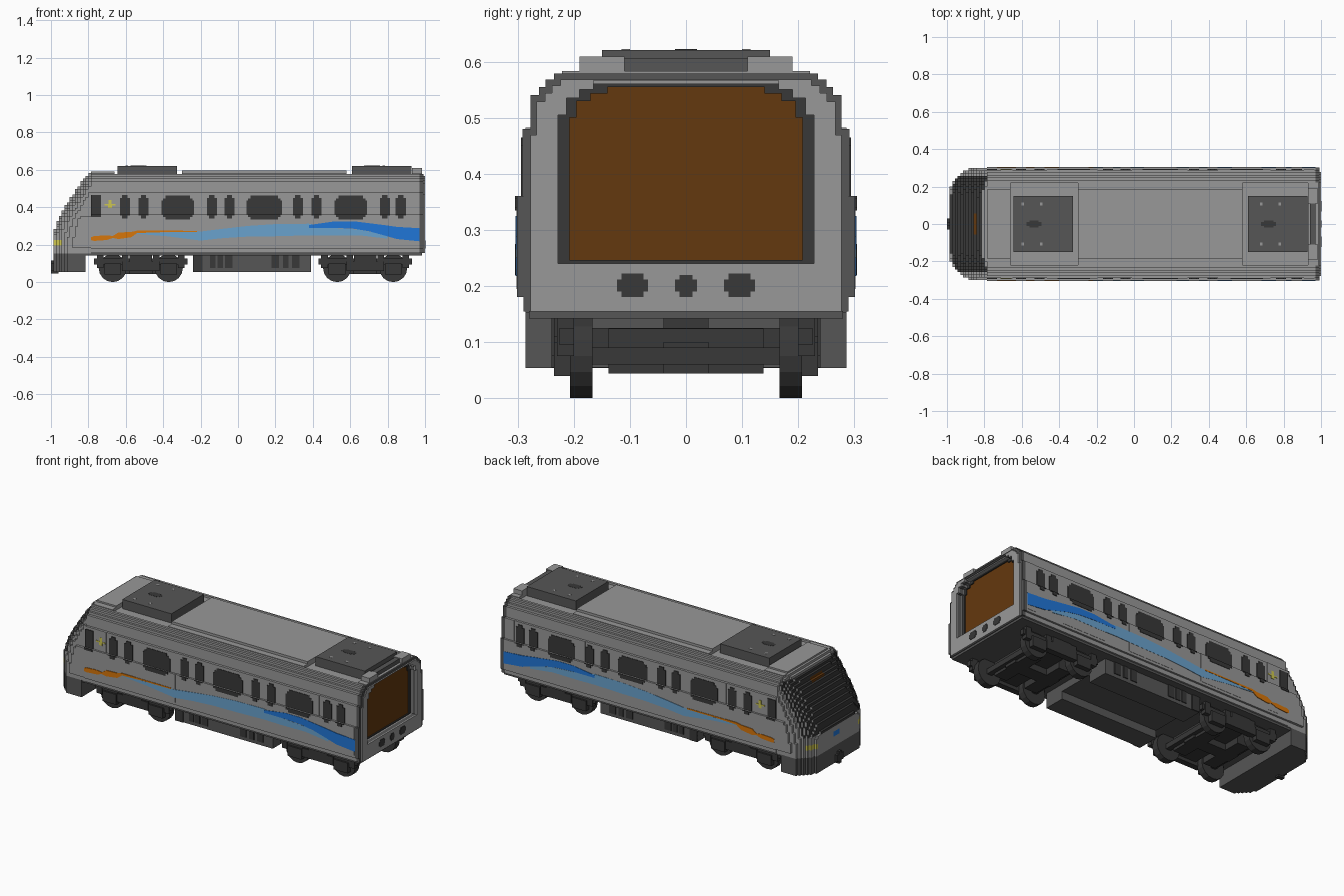
import bpy, bmesh, math
from mathutils import Matrix, Vector

cube = bpy.data.objects.get("Cube")
if cube:
    bpy.data.objects.remove(cube)


# Flat colours, given as sRGB 0-255
def material(name, rgb):
    lin = [((c / 255 + 0.055) / 1.055) ** 2.4 for c in rgb] + [1.0]
    m = bpy.data.materials.new(name)
    m.use_nodes = True
    m.diffuse_color = lin
    bsdf = m.node_tree.nodes["Principled BSDF"]
    bsdf.inputs["Base Color"].default_value = lin
    bsdf.inputs["Roughness"].default_value = 0.8
    return m


GRAY = material("body gray", (152, 152, 152))
DARK = material("dark gray", (86, 86, 86))
CHAR = material("charcoal", (56, 56, 56))
BROWN = material("door brown", (100, 56, 14))
ORANGE = material("orange", (215, 118, 10))
BLUE = material("blue", (32, 118, 215))
SKY = material("light blue", (106, 162, 205))
YELLOW = material("lamp yellow", (205, 198, 80))


def finish(name, bm, *mats):
    bmesh.ops.recalc_face_normals(bm, faces=bm.faces)
    me = bpy.data.meshes.new(name)
    bm.to_mesh(me)
    bm.free()
    for m in mats:
        me.materials.append(m)
    ob = bpy.data.objects.new(name, me)
    bpy.context.collection.objects.link(ob)


# One object made of boxes (x0, x1, y0, y1, z0, z1), optionally mirrored across y
def boxes(name, mat, items, mirror=False):
    bm = bmesh.new()
    if mirror:
        items = items + [(a, b, -d, -c, e, f) for a, b, c, d, e, f in items]
    for a, b, c, d, e, f in items:
        mtx = Matrix.Translation(((a + b) / 2, (c + d) / 2, (e + f) / 2))
        mtx @= Matrix.Diagonal((b - a, d - c, f - e, 1))
        bmesh.ops.create_cube(bm, size=1, matrix=mtx)
    finish(name, bm, mat)


# Stepped cross-section: (top of step, half width)
STEPS = [(.18, .29), (.36, .301), (.48, .29), (.54, .277), (.555, .262), (.568, .25), (.579, .235)]


def half(z):
    return next((w for top, w in STEPS if z < top), 0)


# Main body shell, with a shallow well along the roof
bm = bmesh.new()
side, z0 = [], .155
for top, w in STEPS:
    side += [(w, z0), (w, top)]
    z0 = top
side += [(.22, .579), (.22, .567)]
outline = side + [(-y, z) for y, z in reversed(side)]
face = bm.faces.new([bm.verts.new((-.787, y, z)) for y, z in outline])
ext = bmesh.ops.extrude_face_region(bm, geom=[face])["geom"]
bmesh.ops.translate(bm, vec=(1.737, 0, 0), verts=[v for v in ext if isinstance(v, bmesh.types.BMVert)])
finish("body_shell", bm, GRAY)

# Stepped nose: exposed faces of a block grid with a sloping, rounded front
V = .3 / 21
BASE = .054
SLOPE = [(.04, -.985), (.24, -.985), (.34, -.955), (.42, -.908), (.50, -.855), (.60, -.78)]


def front(z):
    for (za, xa), (zb, xb) in zip(SLOPE, SLOPE[1:]):
        if z <= zb:
            return xa + (xb - xa) * (z - za) / (zb - za)


def cell_pos(c):
    return Vector((-.986 + (c[0] + .5) * V, (c[1] + .5) * V, BASE + (c[2] + .5) * V))


def solid(c):
    x, y, z = cell_pos(c)
    if z < .15 and x > -.81:
        return False
    return abs(y) < half(z) and x > front(z) + .13 * (abs(y) / .3) ** 6 - V / 2


def nose_colour(p, n):
    y, z = abs(p.y), p.z
    if z < .15:
        return 1
    if n.y == 0 and .495 < z < .525 and y < .055:
        return 3
    if n.y == 0 and .275 < z < .555 and y < .252:
        return 2
    if .19 < z < .225 and .19 < y < .245:
        return 5
    if .205 < z < .24 and -.01 < p.y < .045:
        return 4
    return 0


cells = {(i, j, k) for i in range(14) for j in range(-21, 21) for k in range(37) if solid((i, j, k))}
bm = bmesh.new()
for c in cells:
    p = cell_pos(c)
    for axis in range(3):
        for s in (-1, 1):
            nb = list(c)
            nb[axis] += s
            if tuple(nb) in cells or (nb[0] == 14 and p.z > .155):
                continue
            n, u, w = Vector(), Vector(), Vector()
            n[axis], u[(axis + 1) % 3], w[(axis + 2) % 3] = s, V / 2, V / 2
            q = p + n * V / 2
            corners = [q - u - w, q + u - w, q + u + w, q - u + w]
            f = bm.faces.new([bm.verts.new(t) for t in (corners if s > 0 else corners[::-1])])
            f.material_index = nose_colour(p, n)
bmesh.ops.remove_doubles(bm, verts=bm.verts, dist=.001)
finish("nose", bm, GRAY, DARK, CHAR, BROWN, BLUE, YELLOW)
boxes("front_coupler", CHAR, [(-1, -.96, -.03, .03, .06, .1), (-1, -.96, -.012, .012, .045, .115)])


# Rear gangway: stacked rows leave a stepped doorway, lined in dark around the door
DOORWAY = [(.24, 0), (.505, .228), (.535, .213), (.55, .19), (.566, .165), (.6, 0)]
DOOR = [(.246, 0), (.50, .208), (.53, .195), (.543, .17), (.555, .14), (.566, 0)]


def gangway(name, mat, x0, x1, hole=DOORWAY, inset=0, limit=1):
    zs = sorted({t for t, _ in STEPS + hole if t < .58} | {t - inset for t, _ in STEPS} | {.155})
    rows = []
    for a, b in zip(zs, zs[1:]):
        m = (a + b) / 2
        h = min(half(m + inset) - inset, limit)
        if h > 0 and m < hole[-1][0]:
            rows.append((x0, x1, next(w for t, w in hole if m < t), h, a, b))
    boxes(name, mat, rows, True)


gangway("gangway_surround", GRAY, .95, .97)
gangway("gangway_seal", DARK, .97, .992)
gangway("gangway_frame", GRAY, .992, 1.0, inset=.011, limit=.277)
gangway("gangway_lining", CHAR, .949, .962, DOOR, limit=.24)
boxes("end_door", BROWN, [(.945, .955, -.215, .215, .24, .558)])
boxes("end_sockets", CHAR, [(.99, 1.002, .076, .115, .18, .222), (.99, 1.002, .068, .123, .19, .212)], True)
boxes("end_coupler", CHAR, [(.99, 1.002, -.012, .012, .18, .22), (.99, 1.002, -.02, .02, .19, .212)])

# Raised roof sections either side of the equipment wells, equipment boxes and end blocks
boxes("roof_panels", GRAY, [b for x0, x1, top in ((-.787, -.66, .592), (-.3, .58, .597)) for b in
                            ((x0, x1, -.221, .221, .56, .583), (x0, x1, -.185, .185, .56, top))])
boxes("roof_units", DARK, [(x, x + .318, -.15, .15, .56, .621) for x in (-.645, .609)])
boxes("roof_fans", CHAR, [b for x in (-.535, .72) for b in
                          ((x - .04, x + .04, -.012, .012, .615, .622), (x - .025, x + .025, -.02, .02, .615, .622))])
boxes("roof_unit_bolts", GRAY, [(x - .007, x + .007, .1, .115, .615, .622) for x in (-.595, -.495, .68, .78)], True)
boxes("roof_end_panel", GRAY, [(.93, .985, -.221, .221, .56, .583)])
boxes("roof_end_blocks", GRAY, [(.93, .985, .11, .19, .58, .609)], True)
boxes("roof_end_beam", DARK, [(.94, .97, -.11, .11, .58, .606)])


# Side plates: rows follow the step in the wall at z = 0.36
def plate_rows(x0, x1, rows, lift):
    out = []
    for a, b, inset in rows:
        w = half((a + b) / 2)
        out.append((x0 + inset, x1 - inset, w - .003, w + lift, a, b))
    return out


panels, panes = [], []
for x0, x1 in ((-.71, -.65), (-.465, -.195), (-.01, .285), (.45, .73), (.91, .965)):
    panels += plate_rows(x0, x1, [(.195, .36, 0), (.36, .48, 0)], .0015)
boxes("side_panels", GRAY, panels, True)
for x0, x1 in ((-.41, -.235), (.045, .235), (.515, .69)):
    panes += plate_rows(x0, x1, [(.335, .348, .022), (.348, .36, .008), (.36, .435, 0),
                                 (.435, .448, .008), (.448, .462, .022)], .004)
for x in (-.605, -.505, -.14, -.045, .32, .42, .785, .87):
    panes += plate_rows(x - .027, x + .027, [(.34, .355, .013), (.355, .36, 0), (.36, .45, 0),
                                             (.45, .465, .013)], .004)
panes += plate_rows(-.785, -.733, [(.348, .36, 0), (.36, .465, 0)], .004)
boxes("side_windows", CHAR, panes, True)
boxes("cab_side_mark", YELLOW, plate_rows(-.715, -.655, [(.41, .417, 0), (.395, .41, .02), (.417, .44, .022)], .004), True)


# Flowing side stripes: (x, lower z, upper z) along the wall
def stripe(name, mat, pts, lift):
    bm = bmesh.new()
    for s in (-1, 1):
        inner, outer = [[bm.verts.new((x, s * y, z)) for x, a, b in pts for z in (a, b)]
                        for y in (.297, .301 + lift)]
        for i in range(0, len(outer) - 2, 2):
            bm.faces.new((outer[i], outer[i + 2], outer[i + 3], outer[i + 1]))
            bm.faces.new((outer[i], inner[i], inner[i + 2], outer[i + 2]))
            bm.faces.new((outer[i + 1], outer[i + 3], inner[i + 3], inner[i + 1]))
    finish(name, bm, mat)


stripe("sky_stripe", SKY, [(-.55, .258, .264), (-.38, .245, .266), (-.2, .222, .27), (-.08, .235, .285),
                           (.05, .243, .3), (.2, .245, .31), (.38, .25, .312), (.5, .248, .29),
                           (.65, .25, .28), (.8, .232, .25)], .0025)
stripe("blue_stripe", BLUE, [(.38, .29, .305), (.52, .29, .325), (.62, .285, .325), (.7, .272, .315),
                             (.78, .25, .305), (.85, .23, .295), (.97, .218, .288)], .0032)
stripe("orange_stripe", ORANGE, [(-.785, .224, .24), (-.77, .22, .246), (-.7, .225, .25),
                                 (-.67, .236, .246), (-.64, .23, .265), (-.57, .24, .268),
                                 (-.54, .262, .275), (-.4, .267, .275), (-.22, .267, .274)], .0038)

# Floor and underfloor equipment
boxes("floor", DARK, [(-.82, .985, -.28, .28, .142, .157)])
boxes("equipment_cases", DARK, [(-.24, .39, .11, .235, .055, .145)], True)
boxes("equipment_core", DARK, [(-.24, .39, -.12, .12, .1, .145)])
boxes("equipment_doors", CHAR, [(x, x + w, .23, .24, z, .145) for x, w, z in
                                ((-.24, .05, .055), (-.15, .03, .075), (-.11, .03, .075), (-.07, .04, .075),
                                 (.18, .04, .075), (.24, .03, .075), (.29, .04, .075))], True)

# Bogies: frames, springs, axle boxes, motors, bolster and wheels
frames, wheels, cross = [], bmesh.new(), []
for cx in (-.52, .68):
    frames += [(cx - .25, cx + .25, .2, .225, .095, .125), (cx - .1, cx + .1, .2, .235, .06, .11),
               (cx - .06, cx + .06, .19, .235, .105, .147)]
    cross += [(cx - .06, cx + .06, -.2, .2, .08, .125), (cx - .04, cx + .04, -.04, .04, .08, .145),
              (cx - .15, cx + .15, -.04, .04, .044, .1)]
    for s in (-1, 1):
        mx, wx = cx + s * .1, cx + s * .15
        cross += [(mx - .04, mx + .04, -.138, .138, .044, .124),
                  (wx - .015, wx + .015, -.19, .19, .06, .09)]
        frames += [(wx - .045, wx + .045, .2, .235, .04, .1), (wx - .085, wx - .05, .2, .23, .075, .147),
                   (wx + .05, wx + .085, .2, .23, .075, .147)]
        for y in (-.187, .187):
            mtx = Matrix.Translation((wx, y, .075)) @ Matrix.Rotation(math.pi / 2, 4, 'X')
            bmesh.ops.create_cone(wheels, cap_ends=True, segments=16, radius1=.075, radius2=.075,
                                  depth=.04, matrix=mtx)
boxes("bogie_frames", CHAR, frames, True)
boxes("bogie_crossbeams", CHAR, cross)
finish("wheels", wheels, CHAR)
